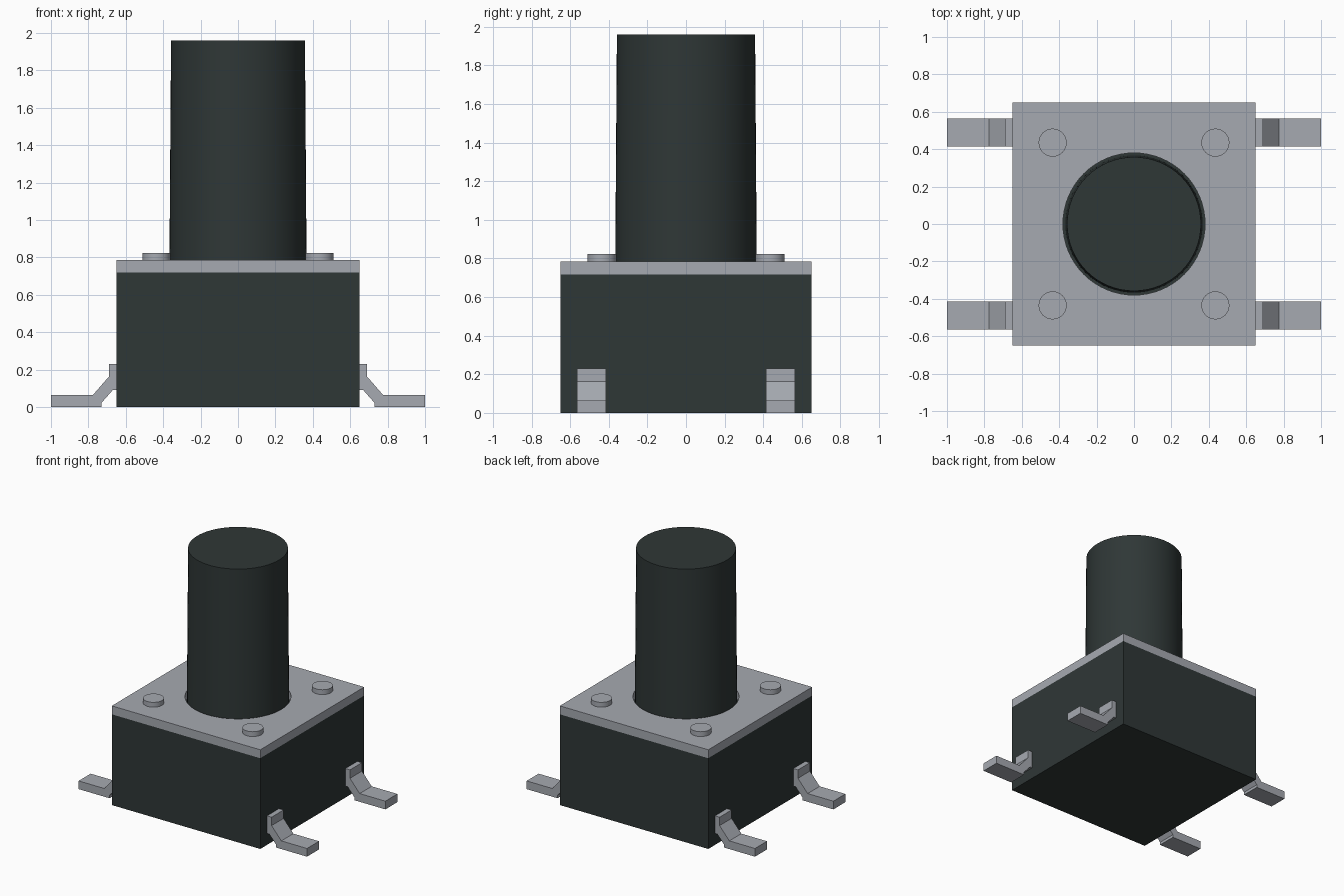
import bpy, bmesh, math

if "Cube" in bpy.data.objects:
    bpy.data.objects.remove(bpy.data.objects["Cube"])


def material(name, rgb):
    m = bpy.data.materials.new(name)
    m.diffuse_color = (*rgb, 1)
    m.use_nodes = True
    m.node_tree.nodes["Principled BSDF"].inputs["Base Color"].default_value = m.diffuse_color
    return m


BLACK = material("black plastic", (0.028, 0.038, 0.037))
METAL = material("grey metal", (0.38, 0.40, 0.44))


def make(name, bm, mat, smooth=False):
    bmesh.ops.recalc_face_normals(bm, faces=bm.faces)
    me = bpy.data.meshes.new(name)
    bm.to_mesh(me)
    bm.free()
    me.materials.append(mat)
    ob = bpy.data.objects.new(name, me)
    bpy.context.collection.objects.link(ob)
    if smooth:
        bpy.ops.object.select_all(action='DESELECT')
        bpy.context.view_layer.objects.active = ob
        ob.select_set(True)
        bpy.ops.object.shade_smooth_by_angle(angle=math.radians(30))
    return ob


def extrude(bm, faces, vec):
    out = bmesh.ops.extrude_face_region(bm, geom=faces)
    verts = [g for g in out["geom"] if isinstance(g, bmesh.types.BMVert)]
    bmesh.ops.translate(bm, verts=verts, vec=vec)


def cylinder(name, x, y, z0, z1, r0, r1, mat, segments):
    bm = bmesh.new()
    bmesh.ops.create_cone(bm, cap_ends=True, segments=segments,
                          radius1=r0, radius2=r1, depth=z1 - z0)
    bmesh.ops.translate(bm, verts=bm.verts, vec=(x, y, (z0 + z1) / 2))
    return make(name, bm, mat, True)


# Housing block
bm = bmesh.new()
bmesh.ops.create_cube(bm, size=1)
bmesh.ops.scale(bm, verts=bm.verts, vec=(1.3, 1.3, 0.718))
bmesh.ops.translate(bm, verts=bm.verts, vec=(0, 0, 0.359))
make("housing", bm, BLACK)

# Cover plate: square outline with a round hole, as a closed solid
N, HALF, HOLE = 64, 0.65, 0.38
Z0, Z1 = 0.718, 0.785
bm = bmesh.new()
inner, outer = [], []
for i in range(N):
    a = 2 * math.pi * i / N
    c, s = math.cos(a), math.sin(a)
    k = HALF / max(abs(c), abs(s))
    inner.append(bm.verts.new((HOLE * c, HOLE * s, Z0)))
    outer.append(bm.verts.new((k * c, k * s, Z0)))
ring = [bm.faces.new((inner[i], outer[i], outer[(i + 1) % N], inner[(i + 1) % N]))
        for i in range(N)]
extrude(bm, ring, (0, 0, Z1 - Z0))
make("cover_plate", bm, METAL, True)

# Tapered push button
cylinder("push_button", 0, 0, 0.718, 1.96, 0.367, 0.358, BLACK, 64)

# Rivets and bent legs at the four corners
LEG = [(0.65, 0.23), (0.69, 0.23), (0.69, 0.163), (0.775, 0.065), (1.0, 0.065),
       (1.0, 0), (0.73, 0), (0.73, 0.022), (0.67, 0.09), (0.65, 0.09)]
for sx, side in ((-1, "left"), (1, "right")):
    for sy, end in ((-1, "front"), (1, "back")):
        cylinder(f"rivet_{end}_{side}", sx * 0.435, sy * 0.435,
                 Z1 - 0.01, 0.823, 0.075, 0.075, METAL, 32)
        bm = bmesh.new()
        f = bm.faces.new([bm.verts.new((sx * x, sy * 0.49 - 0.075, z)) for x, z in LEG])
        extrude(bm, [f], (0, 0.15, 0))
        make(f"leg_{end}_{side}", bm, METAL)
